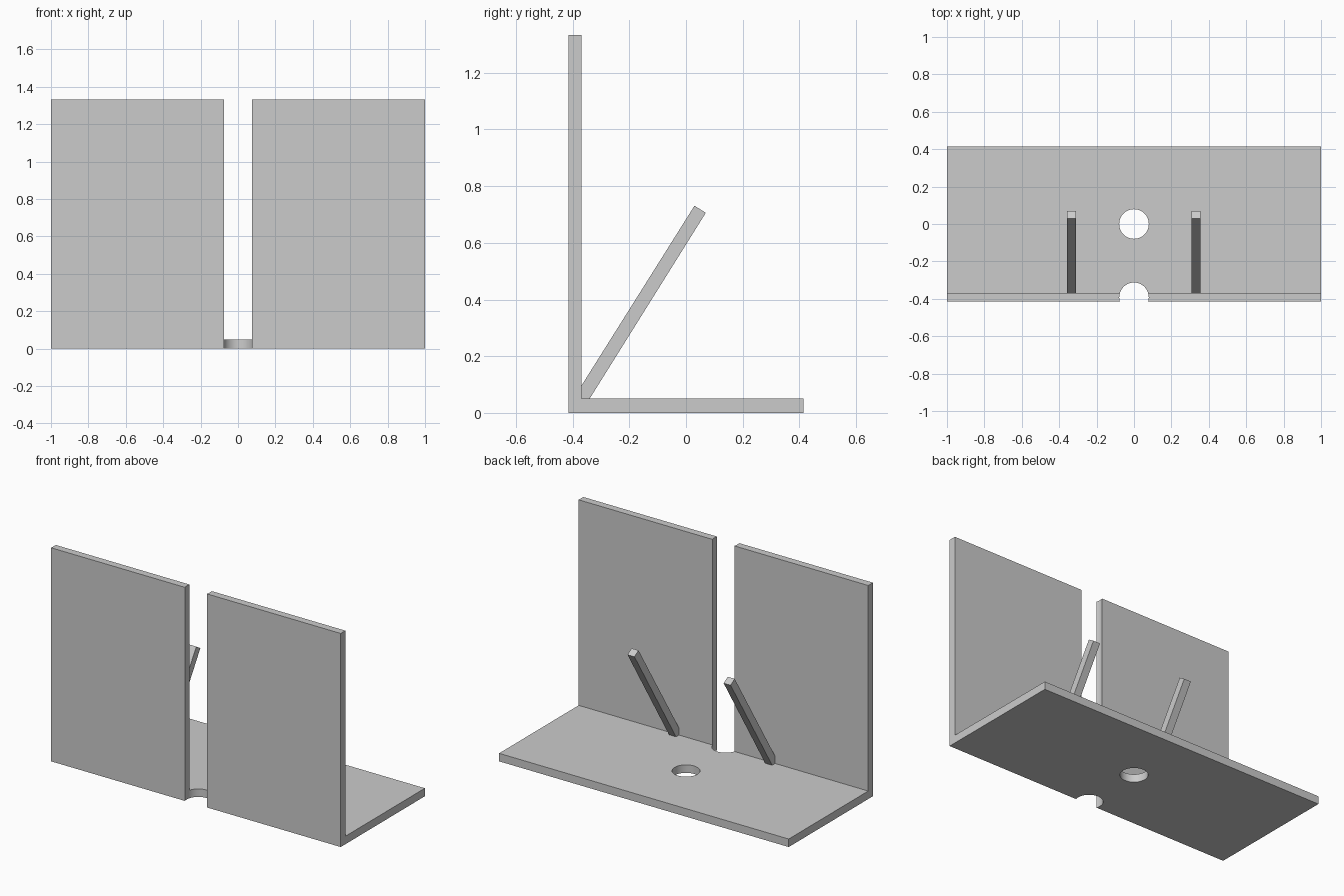
import bpy
import bmesh
from mathutils import Vector

cube = bpy.data.objects.get("Cube")
if cube:
    bpy.data.objects.remove(cube, do_unlink=True)

BACK = 0.415       # half depth
INNER = -0.369     # inner face of the upright plate
FLOOR = 0.05       # top of the base plate
TOP = 1.333
HOLE_RADIUS = 0.079

grey = bpy.data.materials.new("plain_grey")
grey.use_nodes = True
grey.diffuse_color = (0.6, 0.6, 0.6, 1)
grey.node_tree.nodes["Principled BSDF"].inputs["Base Color"].default_value = grey.diffuse_color


def extrude_profile(name, profile, x_min, x_max):
    """Extrude a closed (y, z) profile along x."""
    bm = bmesh.new()
    face = bm.faces.new([bm.verts.new((x_min, y, z)) for y, z in profile])
    result = bmesh.ops.extrude_face_region(bm, geom=[face])
    verts = [v for v in result["geom"] if isinstance(v, bmesh.types.BMVert)]
    bmesh.ops.translate(bm, verts=verts, vec=Vector((x_max - x_min, 0, 0)))
    bmesh.ops.recalc_face_normals(bm, faces=bm.faces)
    mesh = bpy.data.meshes.new(name)
    bm.to_mesh(mesh)
    bm.free()
    mesh.materials.append(grey)
    obj = bpy.data.objects.new(name, mesh)
    bpy.context.collection.objects.link(obj)
    return obj


def drill(obj, y):
    """Cut a vertical round hole through the whole height."""
    bpy.ops.mesh.primitive_cylinder_add(vertices=64, radius=HOLE_RADIUS, depth=4, location=(0, y, 0))
    cutter = bpy.context.object
    cutter.name = "hole_cutter"
    cutter.hide_render = True
    cutter.data.materials.append(grey)
    mod = obj.modifiers.new("hole", "BOOLEAN")
    mod.operation = "DIFFERENCE"
    mod.solver = "EXACT"
    mod.object = cutter
    bpy.ops.object.select_all(action="DESELECT")
    obj.select_set(True)
    bpy.context.view_layer.objects.active = obj
    bpy.ops.object.modifier_apply(modifier=mod.name)
    bpy.data.objects.remove(cutter, do_unlink=True)


# L-shaped stand: base plate and upright plate in one piece
stand = extrude_profile("angle_stand", [
    (-BACK, 0), (BACK, 0), (BACK, FLOOR),
    (INNER, FLOOR), (INNER, TOP), (-BACK, TOP)], -1, 1)

# Centre hole in the base, and the round channel splitting the upright
drill(stand, 0)
drill(stand, (INNER - BACK) / 2)
bpy.ops.object.shade_smooth_by_angle(angle=0.5)

# Two slanted arms rising from the inner corner
arm_profile = [(INNER, FLOOR), (-0.34, FLOOR), (0.07, 0.706), (0.03, 0.731), (INNER, 0.096)]
for side, x in (("right", -0.333), ("left", 0.331)):
    extrude_profile(side + "_arm", arm_profile, x - 0.024, x + 0.024)
